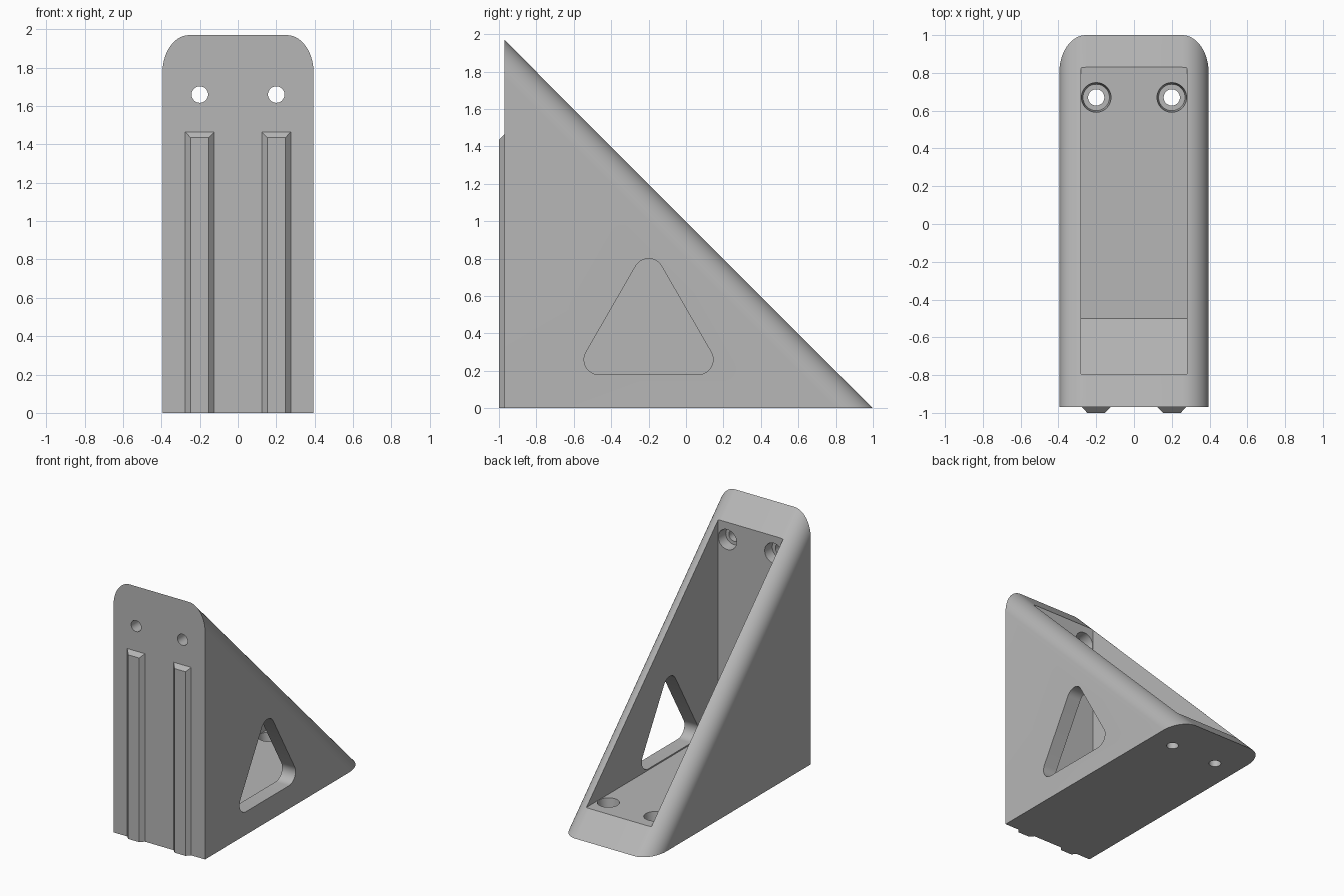
import bpy, bmesh
from math import cos, sin, pi, radians

if "Cube" in bpy.data.objects:
    bpy.data.objects.remove(bpy.data.objects["Cube"], do_unlink=True)

GREY = (0.47, 0.47, 0.47, 1)
grey = bpy.data.materials.new("plain grey")
grey.use_nodes = True
grey.diffuse_color = GREY
grey.node_tree.nodes["Principled BSDF"].inputs["Base Color"].default_value = GREY

HALF, FRONT, TIP = 0.395, -0.97, 1.0
HEIGHT = TIP - FRONT
WALL, FLOOR = -0.795, 0.17


def loft(name, ring_a, ring_b):
    """Closed solid between two rings with the same number of points."""
    bm = bmesh.new()
    a = [bm.verts.new(p) for p in ring_a]
    b = [bm.verts.new(p) for p in ring_b]
    n = len(a)
    bm.faces.new(a)
    bm.faces.new(b[::-1])
    for i in range(n):
        j = (i + 1) % n
        bm.faces.new((a[i], b[i], b[j], a[j]))
    bmesh.ops.remove_doubles(bm, verts=bm.verts, dist=1e-5)
    bmesh.ops.recalc_face_normals(bm, faces=bm.faces)
    mesh = bpy.data.meshes.new(name)
    bm.to_mesh(mesh)
    bm.free()
    mesh.materials.append(grey)
    obj = bpy.data.objects.new(name, mesh)
    bpy.context.collection.objects.link(obj)
    return obj


def arc(cx, cy, r, start, end, steps, stretch=1.0):
    angles = [radians(start + (end - start) * i / steps) for i in range(steps + 1)]
    return [(cx + r * cos(t), cy + r * stretch * sin(t)) for t in angles]


def select_only(obj):
    bpy.ops.object.select_all(action='DESELECT')
    obj.select_set(True)
    bpy.context.view_layer.objects.active = obj


def cut(target, cutter):
    cutter.hide_render = True
    mod = target.modifiers.new("cut", 'BOOLEAN')
    mod.operation = 'DIFFERENCE'
    mod.solver = 'EXACT'
    mod.object = cutter
    select_only(target)
    bpy.ops.object.modifier_apply(modifier=mod.name)
    bpy.data.objects.remove(cutter, do_unlink=True)


# Wedge body: one section with rounded sloping edges, swept down the slope
R = 0.14
STRETCH = 2 ** 0.5
drop = R * STRETCH
section = [(HALF, -HEIGHT)]
section += arc(HALF - R, -drop, R, 0, 90, 14, STRETCH)
section += arc(R - HALF, -drop, R, 90, 180, 14, STRETCH)
section += [(-HALF, -HEIGHT)]
body = loft("bracket_body",
            [(x, FRONT, HEIGHT + s) for x, s in section],
            [(x, TIP + s, 0) for x, s in section])

# Open pocket with a sloped fillet where wall and floor meet
pocket = [(WALL, 0.465), (-0.5, FLOOR), (1.3, FLOOR), (WALL, 2.265)]
cut(body, loft("pocket_cutter", [(-0.28, y, z) for y, z in pocket],
               [(0.28, y, z) for y, z in pocket]))

# Rounded triangular window in the left side only
window = (arc(-0.2, 0.72, 0.08, 30, 150, 12)
          + arc(-0.465, 0.26, 0.08, 150, 270, 12)
          + arc(0.065, 0.26, 0.08, 270, 390, 12))
cut(body, loft("window_cutter", [(0.2, y, z) for y, z in window],
               [(0.5, y, z) for y, z in window]))


# Screw holes with slightly tapered recesses in wall and floor
def hole(x, place, r0, r1, d0, d1):
    cut(body, loft("hole_cutter",
                   [place(u, v, d0) for u, v in arc(x, 0, r0, 0, 352.5, 47)],
                   [place(u, v, d1) for u, v in arc(x, 0, r1, 0, 352.5, 47)]))


for x in (-0.2, 0.2):
    for place, inner, outer in (
            (lambda u, v, d: (u, d, 1.66 + v), WALL, FRONT),
            (lambda u, v, d: (u, 0.67 + v, d), FLOOR, 0)):
        hole(x, place, 0.043, 0.043, outer - 0.05, inner + 0.02)
        hole(x, place, 0.07, 0.079, inner - 0.08, inner + 0.005)

select_only(body)
bpy.ops.object.shade_smooth_by_angle(angle=radians(25))

# Bevelled guide rails on the front face
for side, x in (("right", -0.2), ("left", 0.2)):
    def rail_ring(half, top, y):
        return [(x - half, y, 0), (x + half, y, 0), (x + half, y, top), (x - half, y, top)]
    loft(side + "_guide_rail", rail_ring(0.076, 1.465, FRONT), rail_ring(0.047, 1.435, -1.0))
